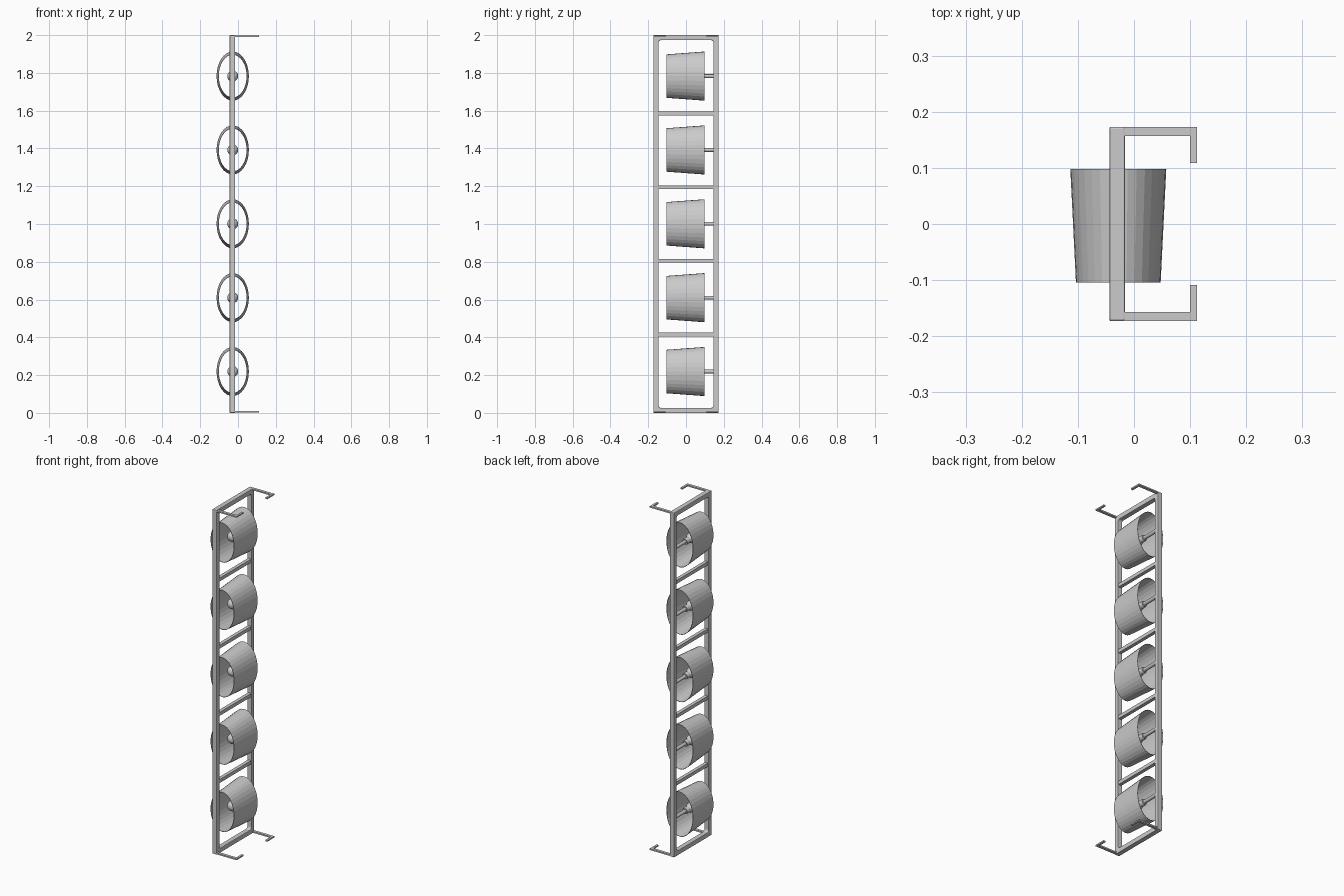
import bpy, bmesh
from math import sin, cos, pi

if "Cube" in bpy.data.objects:
    bpy.data.objects.remove(bpy.data.objects["Cube"])

CX = -0.028          # x of the frame and lamp axis
W = 0.028            # tube width of the frame
HY = 0.173           # half depth of the frame


def finish(name, bm, bevel=0.0, smooth=False):
    bmesh.ops.recalc_face_normals(bm, faces=bm.faces)
    me = bpy.data.meshes.new(name)
    bm.to_mesh(me)
    bm.free()
    ob = bpy.data.objects.new(name, me)
    bpy.context.collection.objects.link(ob)
    if bevel:
        m = ob.modifiers.new("bevel", 'BEVEL')
        m.width, m.segments, m.limit_method = bevel, 2, 'ANGLE'
    if smooth:
        bpy.context.view_layer.objects.active = ob
        ob.select_set(True)
        bpy.ops.object.shade_smooth_by_angle(angle=0.6)
        ob.select_set(False)
    return ob


def prism(name, outline, to3d, lo, hi, hole=None, bevel=0.0):
    """Extrude a 2D outline between lo and hi, with an optional matching hole."""
    bm = bmesh.new()
    loops = [[[bm.verts.new(to3d(u, v, d)) for u, v in o] for d in (lo, hi)]
             for o in ([outline, hole] if hole else [outline])]
    n = len(outline)
    for a, b in loops:
        for i in range(n):
            j = (i + 1) % n
            bm.faces.new((a[i], a[j], b[j], b[i]))
    for k in (0, 1):
        if hole:
            o, h = loops[0][k], loops[1][k]
            for i in range(n):
                j = (i + 1) % n
                bm.faces.new((o[i], o[j], h[j], h[i]))
        else:
            bm.faces.new(loops[0][k])
    return finish(name, bm, bevel)


def rounded(hw, z0, z1, r, seg=4):
    pts = []
    for k, (cy, cz) in enumerate(((hw - r, z1 - r), (r - hw, z1 - r),
                                  (r - hw, z0 + r), (hw - r, z0 + r))):
        for i in range(seg + 1):
            a = pi / 2 * (k + i / seg)
            pts.append((cy + r * cos(a), cz + r * sin(a)))
    return pts


def lathe(name, profile, z, seg, closed=False, smooth=False):
    """Revolve (y, x radius, z radius) points round the lamp axis along y."""
    bm = bmesh.new()
    rings = [[bm.verts.new((CX + rx * cos(2 * pi * i / seg), y,
                            z + rz * sin(2 * pi * i / seg)))
              for i in range(seg)] for y, rx, rz in profile]
    pairs = list(zip(rings, rings[1:]))
    if closed:
        pairs.append((rings[-1], rings[0]))
    else:
        bm.faces.new(rings[0])
        bm.faces.new(rings[-1])
    for a, b in pairs:
        for i in range(seg):
            j = (i + 1) % seg
            bm.faces.new((a[i], a[j], b[j], b[i]))
    return finish(name, bm, smooth=smooth)


# outer frame
prism("frame", rounded(HY, 0, 2, 0.004), lambda u, v, d: (d, u, v),
      CX - 0.002 - W / 2, CX - 0.002 + W / 2,
      hole=rounded(HY - 0.027, 0.027, 1.973, 0.012), bevel=0.003)

# crossbars between the lamps
for i in range(4):
    z, h = 0.415 + 0.39 * i, 0.01
    prism(f"crossbar_{i + 1}", [(CX - h, z - h), (CX + h, z - h), (CX + h, z + h), (CX - h, z + h)],
          lambda u, v, d: (u, d, v), -HY + 0.02, HY - 0.02)

# L-shaped mounting brackets at the four corners
for zn, z0 in (("top", 1.991), ("bottom", 0.003)):
    for yn, s in (("back", 1), ("front", -1)):
        pts = [(-0.02, 0.157), (0.1, 0.157), (0.1, 0.109), (0.112, 0.109),
               (0.112, HY), (-0.02, HY)]
        prism(f"{zn}_{yn}_bracket", pts, lambda u, v, d, s=s: (u, s * v, d), z0, z0 + 0.008)

# five lamps: open oval shade, stem, socket and bulb
for i in range(5):
    z = 0.219 + 0.391 * i
    t = 0.002
    lathe(f"shade_{i + 1}", [(-0.104, 0.0755, 0.115), (0.098, 0.0855, 0.13),
                             (0.098, 0.0855 - t, 0.13 - t), (-0.104, 0.0755 - t, 0.115 - t)],
          z, 32, closed=True)
    lathe(f"stem_{i + 1}", [(y, 0.01, 0.01) for y in (0.04, HY - 0.02)], z, 16, smooth=True)
    lathe(f"socket_{i + 1}", [(y, r, r) for y, r in ((0.05, 0.016), (0.045, 0.018), (0.024, 0.018))],
          z, 20, smooth=True)
    bulb = [(0.024, 0.014), (0.012, 0.021), (0.0, 0.027), (-0.01, 0.029), (-0.02, 0.027),
            (-0.029, 0.021), (-0.035, 0.012), (-0.037, 0.002)]
    lathe(f"bulb_{i + 1}", [(y, r, r) for y, r in bulb], z, 20, smooth=True)
